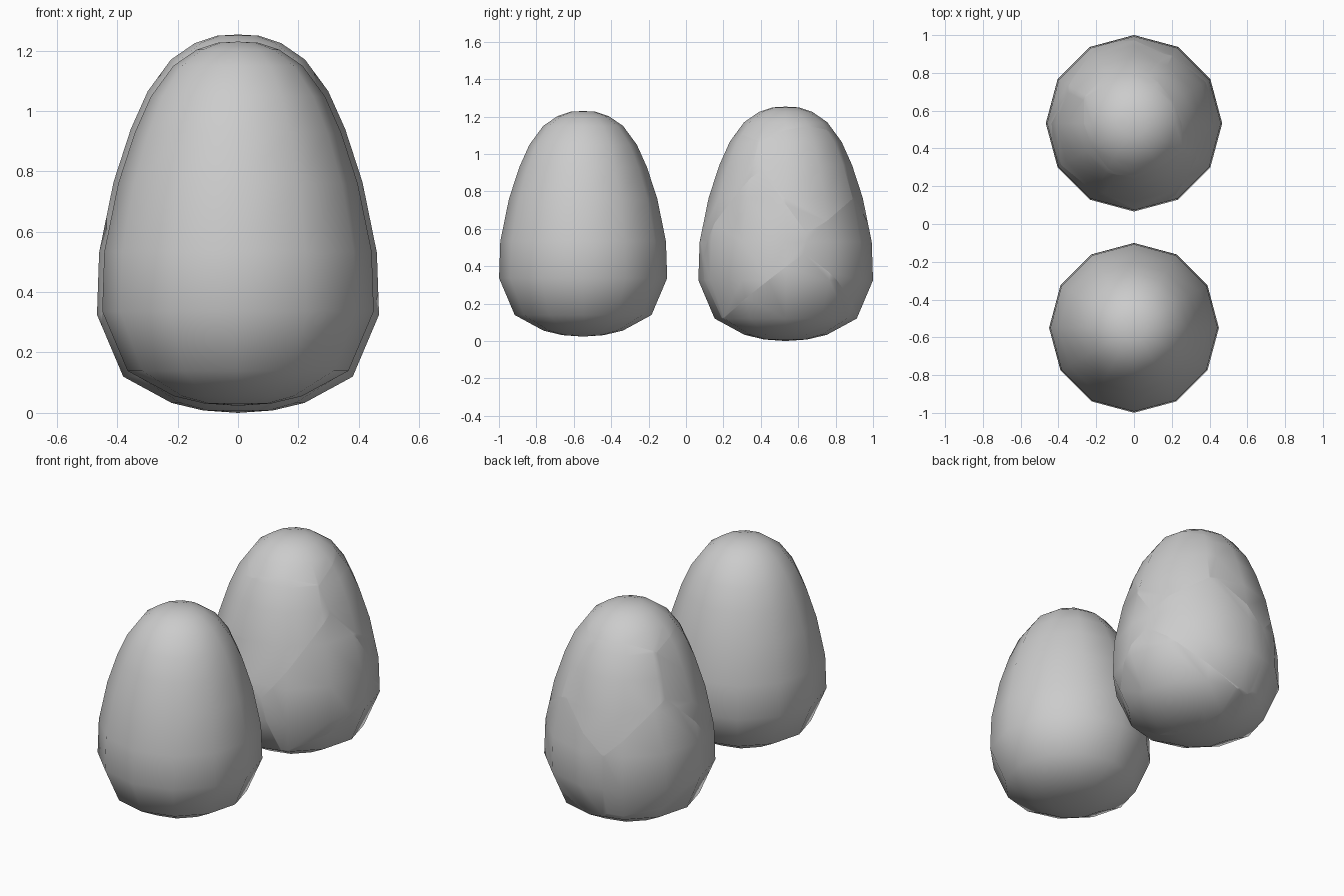
import bpy, bmesh, math
from mathutils import Vector

if "Cube" in bpy.data.objects:
    bpy.data.objects.remove(bpy.data.objects["Cube"])

SIDES = 12
MID_Z = 0.627
# egg profile (radius, height), bottom pole to top pole, for the larger shell
PROFILE = [(0, 0.0), (0.115, 0.008), (0.22, 0.033), (0.38, 0.12), (0.467, 0.325),
           (0.46, 0.53), (0.412, 0.765), (0.355, 0.94), (0.299, 1.065),
           (0.222, 1.17), (0.142, 1.225), (0.07, 1.249), (0, 1.253)]


def egg_bmesh(scale=1.0):
    """Revolve the profile into a 12-sided egg."""
    bm = bmesh.new()
    pts = [bm.verts.new((r * scale, 0, MID_Z + (z - MID_Z) * scale)) for r, z in PROFILE]
    edges = [bm.edges.new(pair) for pair in zip(pts, pts[1:])]
    bmesh.ops.spin(bm, geom=pts + edges, cent=(0, 0, 0), axis=(0, 0, 1),
                   angle=math.tau, steps=SIDES, use_duplicate=False)
    bmesh.ops.remove_doubles(bm, verts=bm.verts, dist=0.001)
    bmesh.ops.recalc_face_normals(bm, faces=bm.faces)
    return bm


def make_object(name, bm, y, thickness=0.0):
    mesh = bpy.data.meshes.new(name)
    bm.to_mesh(mesh)
    bm.free()
    obj = bpy.data.objects.new(name, mesh)
    bpy.context.collection.objects.link(obj)
    obj.location.y = y
    bpy.ops.object.select_all(action='DESELECT')
    obj.select_set(True)
    bpy.context.view_layer.objects.active = obj
    if thickness:
        mod = obj.modifiers.new("thickness", 'SOLIDIFY')
        mod.thickness = thickness
        mod.offset = -1
        bpy.ops.object.modifier_apply(modifier=mod.name)
    bpy.ops.object.shade_smooth_by_angle(angle=math.radians(60))
    return obj


# whole egg at the front
make_object("whole_egg", egg_bmesh(0.9625), -0.55)

# cracked shell at the back: seeds (angle in degrees, radius, height), one per shard
seeds = [(0, 0, 1.3), (-35, 0.42, 0.60), (30, 0.40, 0.92), (62, 0.45, 0.50),
         (105, 0.40, 0.85), (150, 0.45, 0.50), (205, 0.40, 0.85),
         (235, 0.46, 0.45), (290, 0.40, 0.80), (20, 0.40, 0.10), (190, 0.30, 0.02)]
centres = [Vector((r * math.cos(math.radians(a)), r * math.sin(math.radians(a)), z))
           for a, r, z in seeds]
for i, c in enumerate(centres):
    bm = egg_bmesh()
    for other in centres:
        if other is not c and bm.faces:
            bmesh.ops.bisect_plane(bm, geom=bm.verts[:] + bm.edges[:] + bm.faces[:],
                                   dist=1e-5, plane_co=(c + other) / 2,
                                   plane_no=other - c, clear_outer=True)
    if bm.faces:
        make_object(f"shell_shard_{i + 1}", bm, 0.533, 0.016)
    else:
        bm.free()
